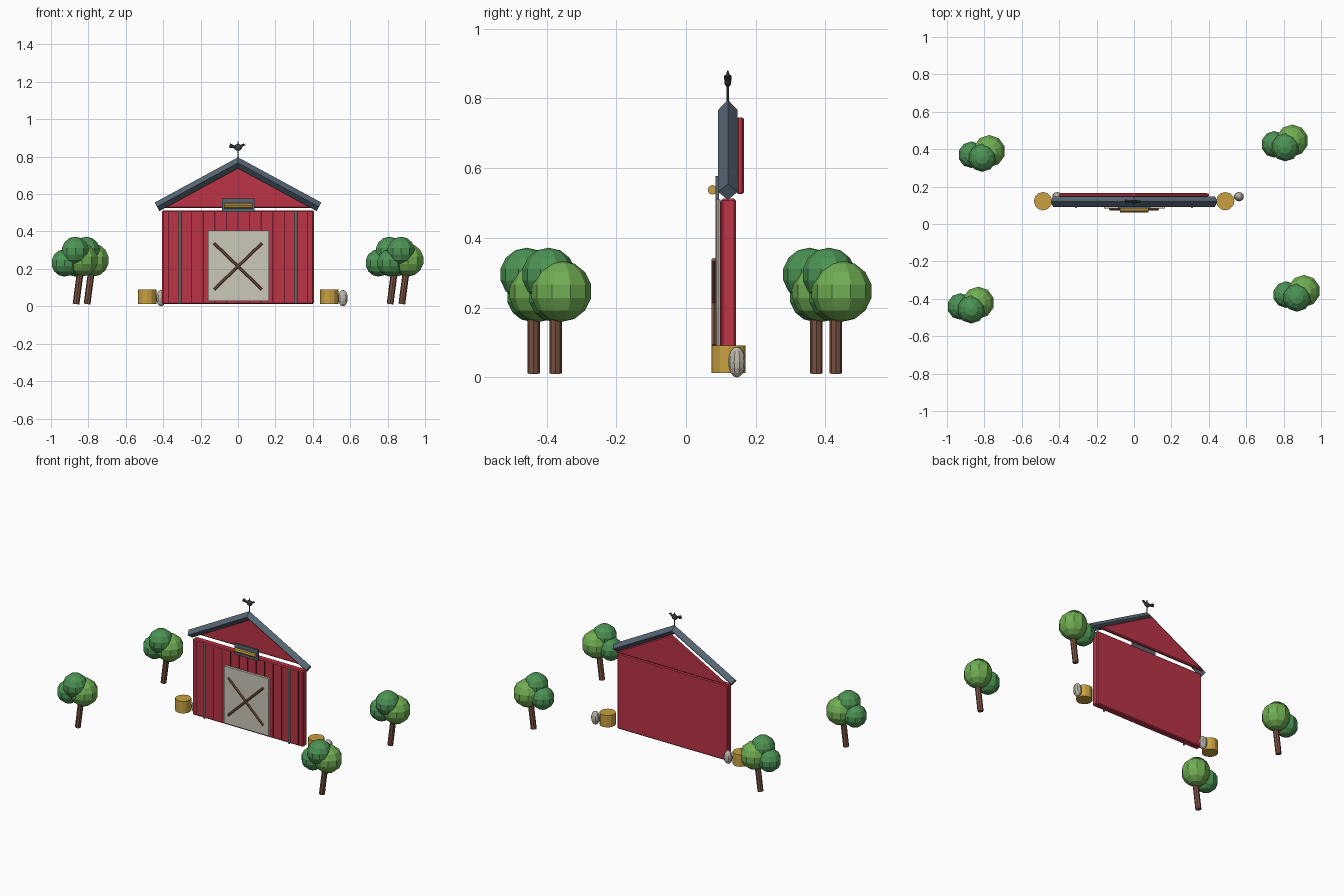
import bpy, bmesh, math
from mathutils import Vector

cube = bpy.data.objects.get("Cube")
if cube:
    bpy.data.objects.remove(cube, do_unlink=True)


def material(name, hexcode):
    rgb = [int(hexcode[i:i + 2], 16) / 255 for i in (0, 2, 4)]
    col = [c / 12.92 if c < 0.04 else ((c + 0.055) / 1.055) ** 2.4 for c in rgb] + [1]
    m = bpy.data.materials.new(name)
    m.use_nodes = True
    m.diffuse_color = col
    m.node_tree.nodes["Principled BSDF"].inputs["Base Color"].default_value = col
    return m


RED = material("barn red", "BC3446")
GROOVE = material("dark red", "6E1C28")
SLATE = material("slate blue", "566674")
CREAM = material("cream", "CBC8B8")
BROWN = material("bark brown", "7C5443")
GOLD = material("straw gold", "C9A041")
GREY = material("pale grey", "BCB6AA")
LIME = material("light green", "70AE53")
GREEN = material("leaf green", "4C9354")
IRON = material("iron", "3C4247")


def add(name, bm, mat, bevel=0):
    bmesh.ops.recalc_face_normals(bm, faces=bm.faces)
    me = bpy.data.meshes.new(name)
    bm.to_mesh(me)
    bm.free()
    me.materials.append(mat)
    ob = bpy.data.objects.new(name, me)
    bpy.context.collection.objects.link(ob)
    if bevel:
        mod = ob.modifiers.new("Bevel", "BEVEL")
        mod.width, mod.segments = bevel, 1
    return ob


def box(name, lo, hi, mat, bevel=0):
    bm = bmesh.new()
    bmesh.ops.create_cube(bm, size=1)
    for v in bm.verts:
        v.co = Vector([(a + b) / 2 + c * (b - a) for a, b, c in zip(lo, hi, v.co)])
    return add(name, bm, mat, bevel)


def rod(name, a, b, r1, mat, sides=8, r2=None):
    a, b = Vector(a), Vector(b)
    bm = bmesh.new()
    bmesh.ops.create_cone(bm, cap_ends=True, segments=sides, radius1=r1,
                          radius2=r1 if r2 is None else r2, depth=(b - a).length)
    ob = add(name, bm, mat)
    ob.location = (a + b) / 2
    ob.rotation_euler = (b - a).to_track_quat("Z", "Y").to_euler()
    return ob


def ball(name, centre, radii, mat, segments=10, rings=7):
    bm = bmesh.new()
    bmesh.ops.create_uvsphere(bm, u_segments=segments, v_segments=rings, radius=1)
    ob = add(name, bm, mat)
    ob.location, ob.scale = centre, radii
    return ob


def sections(name, rings, mat, bevel=0):
    """Skin a row of matching closed cross-sections and cap both ends."""
    bm = bmesh.new()
    rows = [[bm.verts.new(p) for p in ring] for ring in rings]
    n = len(rows[0])
    for r, s in zip(rows, rows[1:]):
        for i in range(n):
            bm.faces.new((r[i], r[(i + 1) % n], s[(i + 1) % n], s[i]))
    bm.faces.new(rows[0])
    bm.faces.new(rows[-1])
    return add(name, bm, mat, bevel)


# Barn front wall with plank grooves
box("wall", (-0.405, 0.1, 0.012), (0.405, 0.143, 0.513), RED, 0.006)
for i in range(-6, 7):
    if abs(i) != 5:
        x = i * 0.062
        box("plank_groove", (x - 0.003, 0.097, 0.02), (x + 0.003, 0.101, 0.505), GROOVE)
for s in (-1, 1):
    rod("wall_pole", (s * 0.31, 0.092, 0.015), (s * 0.31, 0.092, 0.51), 0.007, GREY)

# Gable panel, set behind the roof trim
tri = [(-0.405, 0.526), (0.405, 0.526), (0, 0.748)]
sections("gable", [[(x, y, z) for x, z in tri] for y in (0.144, 0.167)], RED, 0.006)

# Roof trim: a beam of diamond section bent over the ridge
h, slope = 0.026, math.radians(28.5)


def diamond(x, z, dx, dz):
    return [(x + dx, 0.12, z + dz), (x, 0.148, z), (x - dx, 0.12, z - dz), (x, 0.092, z)]


dx, dz = h * math.sin(slope), h * math.cos(slope)
sections("roof", [diamond(-0.433, 0.532, -dx, dz),
                  diamond(0, 0.767, 0, h / math.cos(slope)),
                  diamond(0.433, 0.532, dx, dz)], SLATE)

# Sliding door with crossed braces
box("door", (-0.16, 0.084, 0.028), (0.166, 0.099, 0.406), CREAM)
for s in (-1, 1):
    rod("door_brace", (-s * 0.128, 0.08, 0.09), (s * 0.128, 0.08, 0.337), 0.0075, BROWN, 6)

# Loft hatch with a straw roll
box("loft_hatch", (-0.086, 0.084, 0.503), (0.088, 0.094, 0.577), SLATE)
rod("loft_straw", (-0.075, 0.076, 0.538), (0.077, 0.076, 0.538), 0.014, GOLD)

# Weathervane
rod("vane_pole", (0, 0.12, 0.785), (0, 0.12, 0.85), 0.004, IRON)
ball("vane_body", (0, 0.12, 0.85), (0.022, 0.01, 0.018), IRON, 8, 6)
rod("vane_tail", (-0.012, 0.12, 0.85), (-0.045, 0.12, 0.86), 0.006, IRON, 6, 0.012)
rod("vane_neck", (0.01, 0.12, 0.85), (0.03, 0.12, 0.866), 0.009, IRON, 6, 0.005)
rod("vane_beak", (0.026, 0.12, 0.864), (0.04, 0.12, 0.862), 0.008, IRON, 6, 0.001)
rod("vane_tip", (0, 0.12, 0.855), (0, 0.12, 0.88), 0.008, IRON, 6, 0.002)

# Straw bales and sacks beside the wall
for x, sack_x in ((-0.486, -0.411), (0.488, 0.561)):
    rod("straw_bale", (x, 0.122, 0.012), (x, 0.122, 0.091), 0.049, GOLD, 12)
    ball("sack", (sack_x, 0.146, 0.044), (0.027, 0.025, 0.044), GREY, 10, 8)

# Four leaning trees with three leaf clumps each
for x, y in ((-0.866, -0.437), (-0.807, 0.374), (0.813, 0.43), (0.876, -0.374)):
    rod("tree_trunk", (x, y, 0.012), (x + 0.03, y, 0.24), 0.018, BROWN, 8)
    ball("leaves_left", (x - 0.062, y - 0.004, 0.232), (0.073,) * 3, GREEN)
    ball("leaves_top", (x - 0.004, y - 0.02, 0.295), (0.077,) * 3, GREEN)
    ball("leaves_right", (x + 0.033, y + 0.016, 0.247), (0.088,) * 3, LIME)
